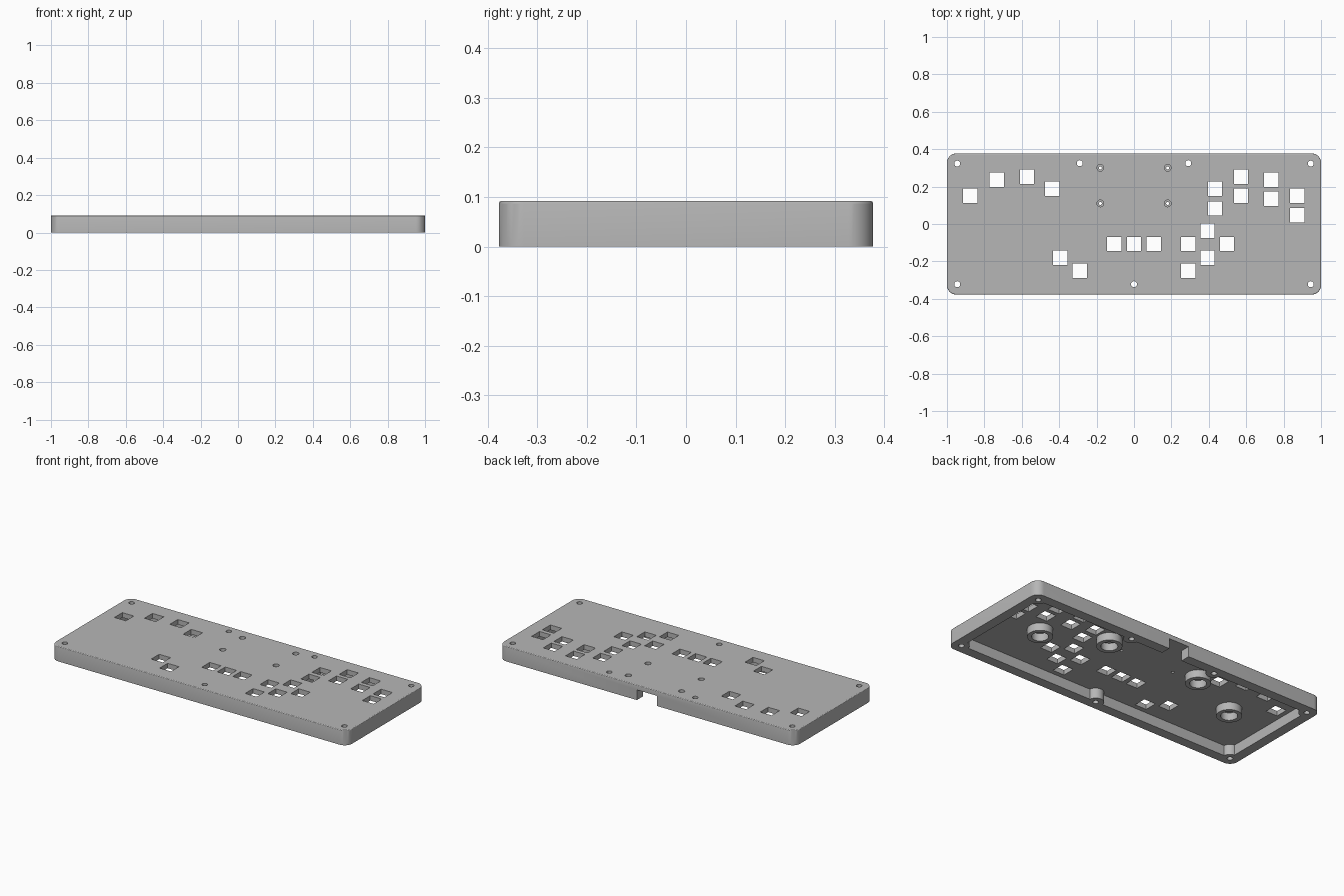
import bpy
import bmesh
import math
from mathutils import Matrix, Vector

cube = bpy.data.objects.get("Cube")
if cube:
    bpy.data.objects.remove(cube, do_unlink=True)

HALF_X, HALF_Y, HEIGHT = 1.0, 0.377, 0.092
CEILING = 0.062          # underside of the top plate
WALL = 0.06
KEY = 0.077

grey = bpy.data.materials.new("plain_grey")
grey.use_nodes = True
colour = (0.47, 0.47, 0.47, 1)
grey.diffuse_color = colour
grey.node_tree.nodes["Principled BSDF"].inputs["Base Color"].default_value = colour


def make_object(name, bm):
    bmesh.ops.recalc_face_normals(bm, faces=bm.faces)
    mesh = bpy.data.meshes.new(name)
    bm.to_mesh(mesh)
    bm.free()
    mesh.materials.append(grey)
    obj = bpy.data.objects.new(name, mesh)
    bpy.context.collection.objects.link(obj)
    return obj


def add_box(bm, x, y, sx, sy, z0, z1):
    mat = Matrix.Translation((x, y, (z0 + z1) / 2)) @ Matrix.Diagonal((sx, sy, z1 - z0, 1))
    bmesh.ops.create_cube(bm, size=1, matrix=mat)


def add_cylinder(bm, x, y, r, z0, z1):
    bmesh.ops.create_cone(bm, cap_ends=True, segments=48, radius1=r, radius2=r,
                          depth=z1 - z0, matrix=Matrix.Translation((x, y, (z0 + z1) / 2)))


def add_rounded_slab(bm, hx, hy, r, z0, z1, steps=12):
    verts = []
    for corner, (sx, sy) in enumerate([(1, 1), (-1, 1), (-1, -1), (1, -1)]):
        for i in range(steps + 1):
            a = math.pi / 2 * (corner + i / steps)
            verts.append(bm.verts.new((sx * (hx - r) + r * math.cos(a),
                                       sy * (hy - r) + r * math.sin(a), z0)))
    base = bm.faces.new(verts)
    top = bmesh.ops.extrude_face_region(bm, geom=[base], use_keep_orig=True)
    moved = [g for g in top["geom"] if isinstance(g, bmesh.types.BMVert)]
    bmesh.ops.translate(bm, verts=moved, vec=Vector((0, 0, z1 - z0)))


def combine(target, tool, operation):
    mod = target.modifiers.new(operation, "BOOLEAN")
    mod.operation = operation
    mod.solver = "EXACT"
    mod.object = tool
    tool.hide_render = True
    graph = bpy.context.evaluated_depsgraph_get()
    mesh = bpy.data.meshes.new_from_object(target.evaluated_get(graph))
    target.modifiers.clear()
    target.data = mesh
    bpy.data.objects.remove(tool, do_unlink=True)


# Part positions
screws = [(sx * x, y) for x, y in [(0.945, 0.323), (0.945, -0.322), (0.29, 0.325)]
          for sx in (-1, 1)] + [(0, -0.322)]
board_screws = [(sx * 0.18, y) for sx in (-1, 1) for y in (0.3, 0.11)]
feet = [(sx * x, y) for x, y in [(0.665, 0.005), (0.312, 0.165)] for sx in (-1, 1)]
keys = [
    (-0.875, 0.15), (-0.733, 0.237), (-0.572, 0.252), (-0.437, 0.189),
    (-0.395, -0.18), (-0.289, -0.25), (-0.105, -0.107), (0, -0.107), (0.105, -0.107),
    (0.289, -0.107), (0.497, -0.107), (0.393, -0.037), (0.393, -0.18), (0.289, -0.25),
    (0.433, 0.189), (0.433, 0.083), (0.572, 0.252), (0.572, 0.15),
    (0.733, 0.237), (0.733, 0.134), (0.873, 0.15), (0.873, 0.046),
]

# Outer case with a softened top rim
bm = bmesh.new()
add_rounded_slab(bm, HALF_X, HALF_Y, 0.05, 0, HEIGHT)
bmesh.ops.recalc_face_normals(bm, faces=bm.faces)
rim = [e for e in bm.edges if all(v.co.z > HEIGHT - 0.001 for v in e.verts)]
bmesh.ops.bevel(bm, geom=rim, offset=0.005, segments=3, profile=0.5, affect="EDGES")
case = make_object("keyboard_case", bm)

# Hollow underside
bm = bmesh.new()
add_rounded_slab(bm, HALF_X - WALL, HALF_Y - WALL, 0.01, -0.05, CEILING)
combine(case, make_object("cavity_cutter", bm), "DIFFERENCE")

# Screw bosses and round feet sockets
bm = bmesh.new()
for x, y in screws:
    add_cylinder(bm, x, y, 0.045, 0, CEILING + 0.01)
for x, y in feet:
    add_cylinder(bm, x, y, 0.07, 0.016, CEILING + 0.01)
combine(case, make_object("boss_adder", bm), "UNION")

# Key openings, screw holes, socket bores
bm = bmesh.new()
for x, y in keys:
    add_box(bm, x, y, KEY, KEY, -0.05, HEIGHT + 0.05)
for x, y in screws:
    add_cylinder(bm, x, y, 0.016, -0.05, HEIGHT + 0.05)
for x, y in board_screws:
    add_cylinder(bm, x, y, 0.008, -0.05, HEIGHT + 0.05)
for x, y in feet:
    add_cylinder(bm, x, y, 0.046, -0.05, CEILING)
combine(case, make_object("hole_cutter", bm), "DIFFERENCE")

# Wide screw head recesses and the cable notch in the back wall
bm = bmesh.new()
for x, y in board_screws:
    add_cylinder(bm, x, y, 0.018, HEIGHT - 0.016, HEIGHT + 0.05)
add_box(bm, 0, HALF_Y, 0.136, 2 * WALL + 0.02, -0.05, CEILING)
combine(case, make_object("recess_cutter", bm), "DIFFERENCE")

# Smooth round walls, crisp edges
for obj in bpy.context.selected_objects:
    obj.select_set(False)
case.select_set(True)
bpy.context.view_layer.objects.active = case
bpy.ops.object.shade_smooth_by_angle(angle=math.radians(15))
